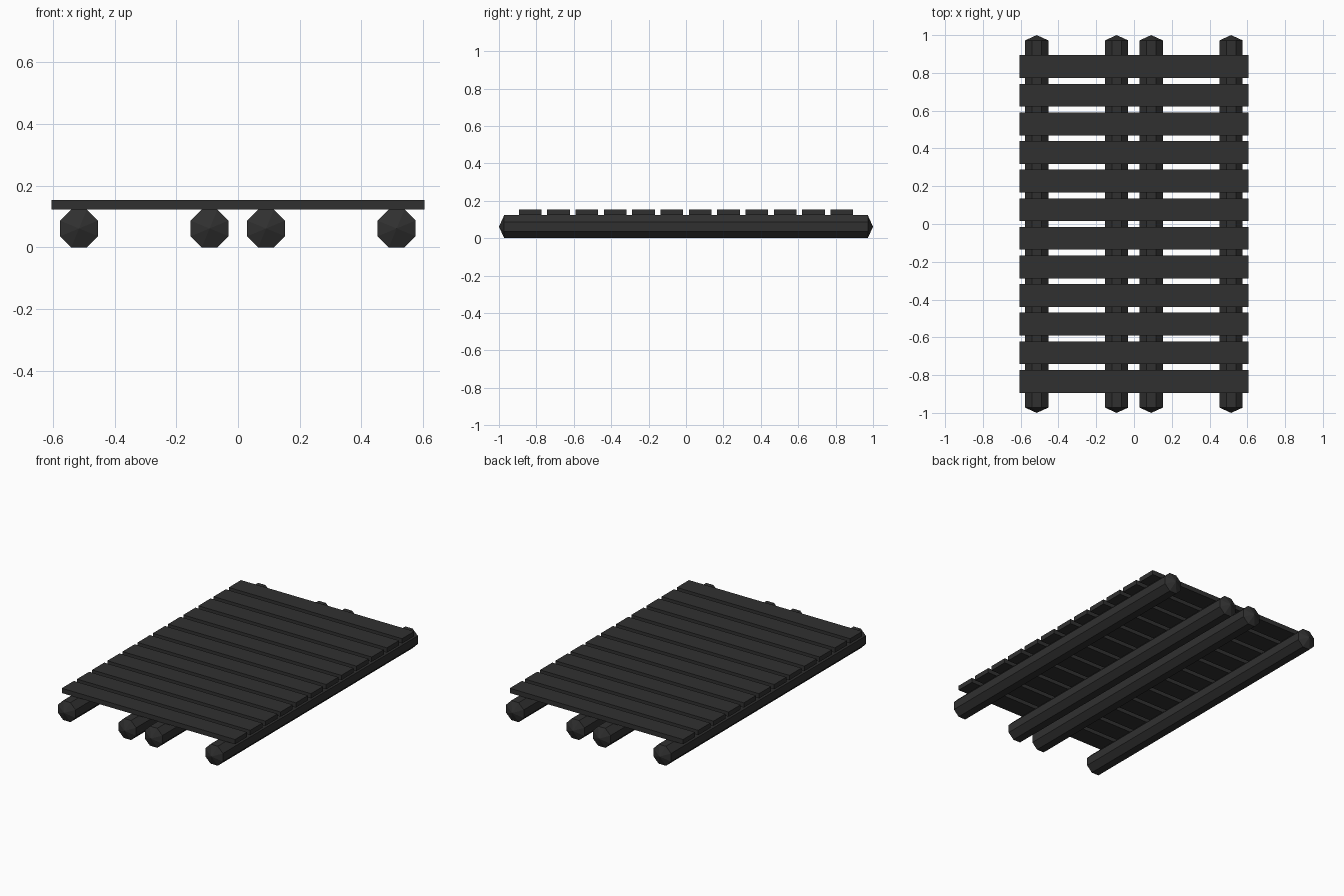
import bpy, bmesh, math
from mathutils import Matrix

if "Cube" in bpy.data.objects:
    bpy.data.objects.remove(bpy.data.objects["Cube"])

dark = bpy.data.materials.new("dark_wood")
dark.diffuse_color = (0.03, 0.03, 0.03, 1)
dark.use_nodes = True
dark.node_tree.nodes["Principled BSDF"].inputs["Base Color"].default_value = dark.diffuse_color

LOG_D = 0.123      # log width across flats
SLAT_T = 0.03      # slat thickness


def finish(name, bm):
    bmesh.ops.recalc_face_normals(bm, faces=bm.faces)
    mesh = bpy.data.meshes.new(name)
    bm.to_mesh(mesh)
    bm.free()
    mesh.materials.append(dark)
    obj = bpy.data.objects.new(name, mesh)
    bpy.context.collection.objects.link(obj)
    return obj


# Octagonal log along y, flat side down, with shallow pointed ends
def make_log(name, x):
    bm = bmesh.new()
    r = LOG_D / 2 / math.cos(math.pi / 8)
    rot = Matrix.Rotation(math.pi / 2, 4, 'X') @ Matrix.Rotation(math.pi / 8, 4, 'Z')
    bmesh.ops.create_cone(bm, cap_ends=True, segments=8, radius1=r, radius2=r,
                          depth=1.944,
                          matrix=Matrix.Translation((x, 0, LOG_D / 2)) @ rot)
    caps = [f for f in bm.faces if len(f.verts) == 8]
    for cap in caps:
        side = math.copysign(1, cap.calc_center_median().y)
        tip = bmesh.ops.poke(bm, faces=[cap])["verts"][0]
        tip.co.y = side
    return finish(name, bm)


# Flat slat across x
def make_slat(name, y):
    bm = bmesh.new()
    bmesh.ops.create_cube(bm, size=1, matrix=Matrix.Translation((0, y, LOG_D + SLAT_T / 2))
                          @ Matrix.Diagonal((1.21, 0.121, SLAT_T, 1)))
    return finish(name, bm)


# Four support logs
for i, x in enumerate((-0.515, -0.092, 0.091, 0.514)):
    make_log(f"support_log_{i + 1}", x)

# Twelve deck slats
for i in range(12):
    make_slat(f"deck_slat_{i + 1}", -0.833 + i * 1.666 / 11)
